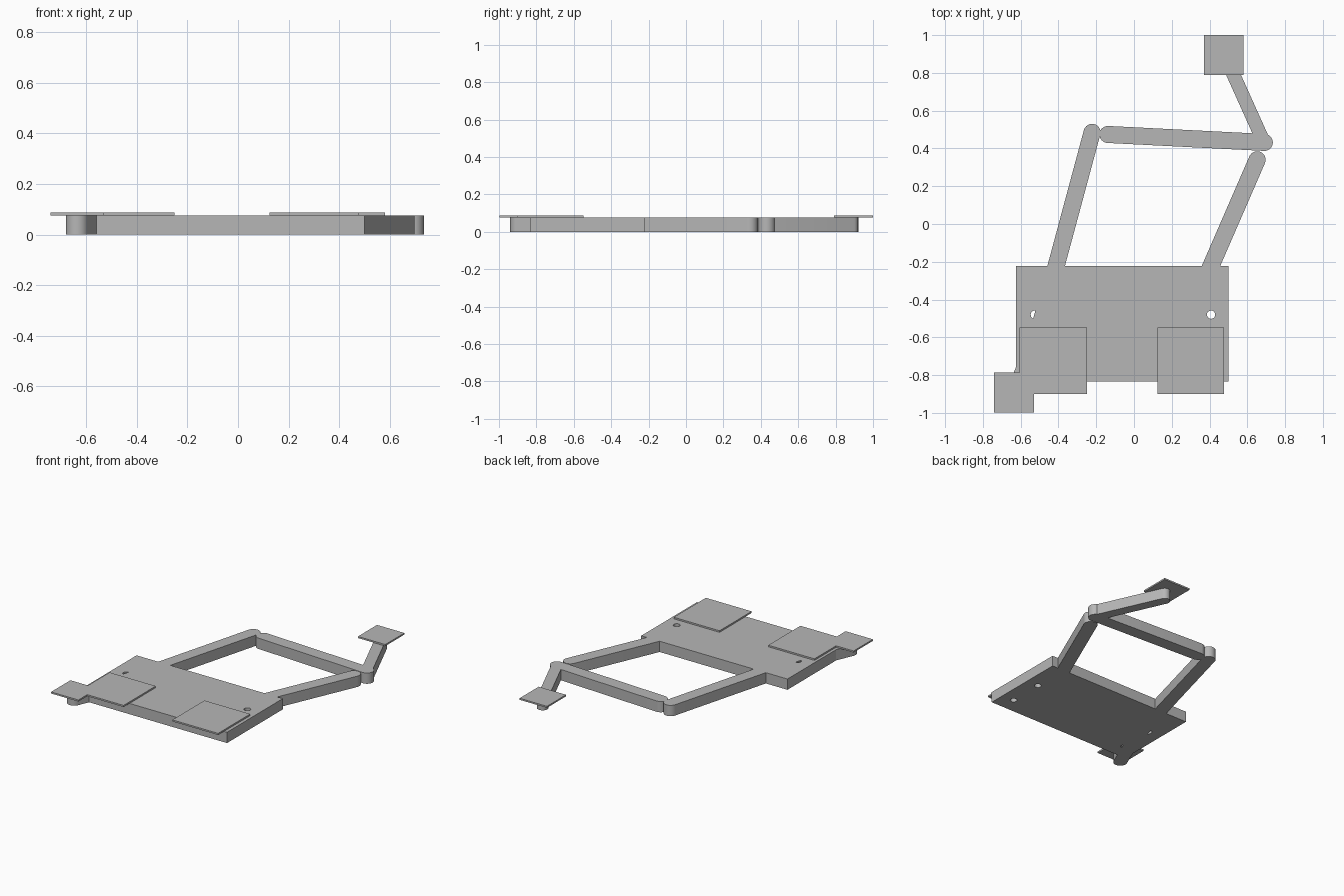
import bpy, bmesh, math
from mathutils import Vector

default = bpy.data.objects.get("Cube")
if default:
    bpy.data.objects.remove(default, do_unlink=True)

THICK = 0.075      # body and link height
PLATE_TOP = 0.086  # top of the thin pads

grey = bpy.data.materials.new("plain grey")
grey.use_nodes = True
grey.diffuse_color = (0.47, 0.47, 0.47, 1)
grey.node_tree.nodes["Principled BSDF"].inputs["Base Color"].default_value = grey.diffuse_color


def prism(name, outline, z0, z1):
    """Extrude a flat outline upwards into a solid."""
    bm = bmesh.new()
    face = bm.faces.new([bm.verts.new((x, y, z0)) for x, y in outline])
    up = bmesh.ops.extrude_face_region(bm, geom=[face])["geom"]
    bmesh.ops.translate(bm, vec=(0, 0, z1 - z0),
                        verts=[v for v in up if isinstance(v, bmesh.types.BMVert)])
    bmesh.ops.recalc_face_normals(bm, faces=bm.faces)
    mesh = bpy.data.meshes.new(name)
    bm.to_mesh(mesh)
    bm.free()
    mesh.materials.append(grey)
    obj = bpy.data.objects.new(name, mesh)
    bpy.context.collection.objects.link(obj)
    return obj


def slab(name, x0, x1, y0, y1, z0, z1):
    return prism(name, [(x0, y0), (x1, y0), (x1, y1), (x0, y1)], z0, z1)


def arc(centre, radius, start, sweep, steps):
    return [(centre[0] + radius * math.cos(start + sweep * i / steps),
             centre[1] + radius * math.sin(start + sweep * i / steps))
            for i in range(steps + 1)]


def activate(obj):
    bpy.ops.object.select_all(action="DESELECT")
    obj.select_set(True)
    bpy.context.view_layer.objects.active = obj


def link(name, a, b, radius):
    """Flat bar with a rounded cap at each end."""
    d = Vector(b) - Vector(a)
    angle = math.atan2(d.y, d.x)
    outline = (arc(b, radius, angle - math.pi / 2, math.pi, 16)
               + arc(a, radius, angle + math.pi / 2, math.pi, 16))
    obj = prism(name, outline, 0, THICK)
    activate(obj)
    bpy.ops.object.shade_smooth_by_angle(angle=math.radians(30))
    return obj


# Base block with four screw holes
base = slab("base_block", -0.625, 0.50, -0.835, -0.222, 0, THICK)
for x in (-0.525, 0.408):
    for y in (-0.725, -0.48):
        cutter = prism("hole_cutter", arc((x, y), 0.022, 0, math.tau, 24)[:-1], -0.05, 0.15)
        cutter.hide_render = True
        cut = base.modifiers.new("hole", "BOOLEAN")
        cut.operation = "DIFFERENCE"
        cut.solver = "EXACT"
        cut.object = cutter
        activate(base)
        bpy.ops.object.modifier_apply(modifier=cut.name)
        bpy.data.objects.remove(cutter, do_unlink=True)

# Linkage bars
link("long_side_link", (-0.495, -0.53), (-0.222, 0.485), 0.045)
link("short_side_link", (0.365, -0.32), (0.652, 0.34), 0.045)
link("cross_link", (-0.138, 0.474), (0.69, 0.432), 0.045)
link("rear_arm", (0.682, 0.445), (0.484, 0.885), 0.036)
link("front_arm", (-0.635, -0.895), (-0.46, -0.49), 0.045)

# Thin square pads on top
slab("front_pad_a", -0.605, -0.25, -0.90, -0.547, THICK, PLATE_TOP)
slab("front_pad_b", 0.125, 0.477, -0.90, -0.547, THICK, PLATE_TOP)
slab("front_arm_pad", -0.74, -0.53, -0.997, -0.785, THICK, PLATE_TOP)
slab("rear_arm_pad", 0.37, 0.58, 0.79, 1.0, THICK, PLATE_TOP)
